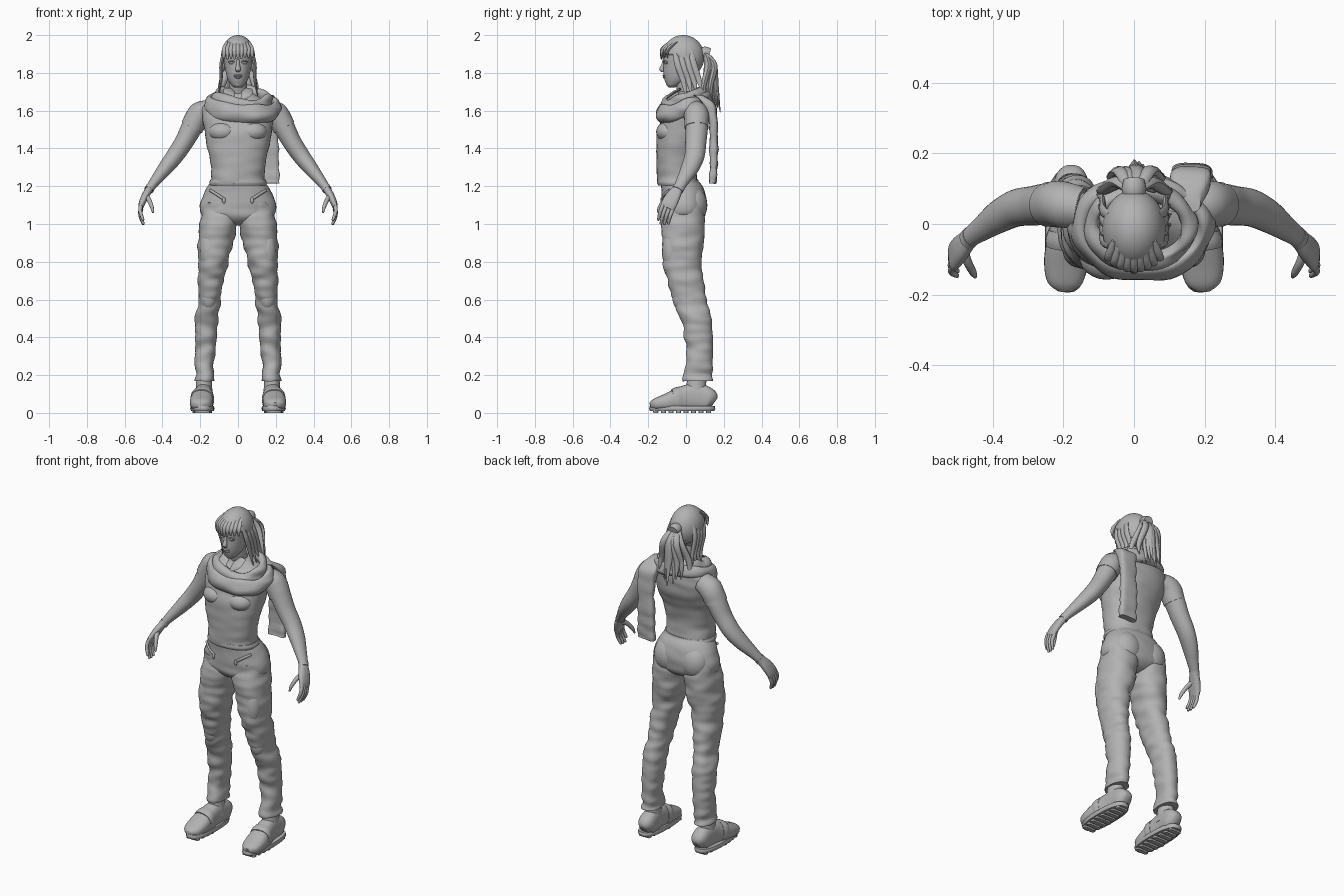
import bpy, bmesh, math, random
from mathutils import Vector, noise

random.seed(4)
scene = bpy.context.scene
if "Cube" in bpy.data.objects:
    bpy.data.objects.remove(bpy.data.objects["Cube"])

clay = bpy.data.materials.new("clay grey")
clay.use_nodes = True
colour = (.45, .45, .45, 1)
clay.diffuse_color = colour
clay.node_tree.nodes["Principled BSDF"].inputs["Base Color"].default_value = colour


def finish(name, bm, mirror=1, folds=0):
    """Turn a bmesh into a smooth object, optionally mirrored and creased like cloth."""
    bmesh.ops.recalc_face_normals(bm, faces=bm.faces)
    bm.normal_update()
    if folds:
        for v in bm.verts:
            p = Vector((v.co.x * 9, v.co.y * 9, v.co.z * 22))
            v.co += v.normal * folds * noise.noise(p)
    for v in bm.verts:
        v.co.x *= mirror
    if mirror < 0:
        bmesh.ops.reverse_faces(bm, faces=bm.faces)
    mesh = bpy.data.meshes.new(name)
    bm.to_mesh(mesh)
    bm.free()
    mesh.materials.append(clay)
    obj = bpy.data.objects.new(name, mesh)
    scene.collection.objects.link(obj)
    bpy.ops.object.select_all(action='DESELECT')
    obj.select_set(True)
    bpy.context.view_layer.objects.active = obj
    bpy.ops.object.shade_smooth_by_angle(angle=math.radians(50))
    return obj


def loft(name, rings, side=None, mirror=1, power=2, sides=28, steps=5, closed=False, folds=0):
    """Skin a smooth tube over rings (x, y, z, radius, radius); level rings unless side is given."""
    count, path = len(rings), []
    spans = count if closed else count - 1
    pick = lambda i: rings[i % count] if closed else rings[max(0, min(count - 1, i))]
    for i in range(spans):
        for k in range(steps):
            t = k / steps
            quad = zip(pick(i - 1), pick(i), pick(i + 1), pick(i + 2))
            path.append([b + t * (c - a + t * (2*a - 5*b + 4*c - d + t * (3*b - a - 3*c + d))) / 2
                         for a, b, c, d in quad] if k else list(pick(i)))
    if not closed:
        path.append(list(rings[-1]))
    bm, loops, last = bmesh.new(), [], len(path)
    for i, (x, y, z, ru, rv) in enumerate(path):
        u, w = Vector((1, 0, 0)), Vector((0, 1, 0))
        if side:
            before = path[i - 1] if i or closed else path[0]
            after = path[(i + 1) % last] if closed else path[min(i + 1, last - 1)]
            along = (Vector(after[:3]) - Vector(before[:3])).normalized()
            u = Vector(side)
            u = (u - along * u.dot(along)).normalized()
            w = along.cross(u)
        ring = []
        for k in range(sides):
            a = math.tau * k / sides
            c, s = math.cos(a), math.sin(a)
            c = math.copysign(abs(c) ** (2 / power), c)
            s = math.copysign(abs(s) ** (2 / power), s)
            ring.append(bm.verts.new(Vector((x, y, z)) + u * c * ru + w * s * rv))
        loops.append(ring)
    for i in range(last if closed else last - 1):
        a, b = loops[i], loops[(i + 1) % last]
        for k in range(sides):
            j = (k + 1) % sides
            bm.faces.new((a[k], a[j], b[j], b[k]))
    if not closed:
        bm.faces.new(loops[0])
        bm.faces.new(loops[-1])
    return finish(name, bm, mirror, folds)


def blob(name, loc, radii, mirror=1):
    bm = bmesh.new()
    bmesh.ops.create_uvsphere(bm, u_segments=24, v_segments=16, radius=1)
    for v in bm.verts:
        v.co = Vector(a * b + c for a, b, c in zip(v.co, radii, loc))
    return finish(name, bm, mirror)


def strand(name, points, width, thick, mirror=1, side=(1, 0, 0)):
    """Tapered lock of hair through the points."""
    taper = [.6, 1, .8, .1] if len(points) == 4 else [.7, 1, .25]
    loft(name, [(*p, width * t, thick * t) for p, t in zip(points, taper)],
         side=side, mirror=mirror, sides=8, steps=4)


# Torso, neck and shirt hem
loft("torso", [(0, -.043, 1.215, .146, .107), (0, -.048, 1.26, .141, .107), (0, -.05, 1.33, .146, .107),
               (0, -.04, 1.42, .167, .117), (0, -.02, 1.5, .178, .13), (0, 0, 1.58, .192, .122),
               (0, .02, 1.635, .18, .1), (0, .025, 1.67, .12, .075), (0, .02, 1.7, .06, .055)],
     power=2.3, sides=40, folds=.006)
loft("shirt_hem", [(0, -.04, 1.205, .149, .108), (0, -.042, 1.218, .152, .111), (0, -.044, 1.235, .146, .108)],
     power=2.3, sides=40)
loft("neck", [(0, .03, 1.6, .06, .06), (0, .012, 1.68, .05, .052), (0, -.005, 1.74, .047, .05),
              (0, -.01, 1.8, .045, .05)])

# Trousers
loft("trouser_hips", [(0, -.035, 1.235, .135, .095), (0, -.022, 1.2, .161, .11), (0, -.012, 1.15, .184, .118),
                      (0, -.01, 1.09, .202, .118), (0, -.012, 1.04, .185, .112), (0, -.012, 1.005, .1, .08),
                      (0, -.012, .99, .03, .04)], power=2.2, sides=40, folds=.004)

# Head and face
loft("head", [(0, -.075, 1.722, .014, .014), (0, -.067, 1.735, .034, .035), (0, -.048, 1.765, .053, .066),
              (0, -.035, 1.8, .064, .085), (0, -.027, 1.84, .072, .093), (0, -.022, 1.88, .077, .1),
              (0, -.018, 1.92, .077, .1), (0, -.015, 1.96, .06, .078), (0, -.015, 1.985, .02, .03)], sides=36)
loft("nose", [(0, -.115, 1.87, .009, .008), (0, -.12, 1.845, .009, .01), (0, -.128, 1.82, .014, .014),
              (0, -.122, 1.806, .011, .009)], sides=16)
blob("upper_lip", (0, -.114, 1.786, ), (.024, .011, .006))
blob("lower_lip", (0, -.111, 1.777), (.02, .012, .007))
blob("chin", (0, -.085, 1.742), (.024, .02, .018))

# Hair cap, open over the face
bm = bmesh.new()
bmesh.ops.create_uvsphere(bm, u_segments=48, v_segments=32, radius=1)
for v in bm.verts:
    v.co = Vector((v.co.x * .09, v.co.y * .112 - .015, v.co.z * .115 + 1.885))
open_verts = [v for v in bm.verts if v.co.z < 1.89 - max(0, v.co.y + .05) * .9]
bmesh.ops.delete(bm, geom=open_verts, context='VERTS')
cap = finish("hair_cap", bm)
shell = cap.modifiers.new("thickness", 'SOLIDIFY')
shell.thickness = .012
shell.offset = -1

# Fringe
for i in range(9):
    x = (i - 4) * .017
    y = -.135 + abs(x) ** 2 * 7
    strand("fringe_lock", [(x * .8, y + .055, 1.965), (x * 1.05, y + .008, 1.925),
                           (x * 1.1, y + .004, 1.877 + random.uniform(-.008, .006))], .014, .009)

# Ponytail: tie and spreading locks
loft("hair_tie", [(0, .075, 1.9, .03, .03), (0, .1, 1.905, .034, .034), (0, .125, 1.9, .03, .03)], side=(1, 0, 0))
for i in range(17):
    f = (i - 8) / 8
    deep = random.uniform(-.025, .015)
    x = f * .1 + random.uniform(-.01, .01)
    low = 1.575 + abs(f) * .07 + random.uniform(0, .05)
    strand("ponytail_lock", [(f * .02, .1, 1.905), (f * .05, .135 + deep, 1.84),
                             (x * .9, .15 + deep - abs(f) * .04, 1.73),
                             (x, .172 + deep - abs(f) * .05, low)], .021, .017)

for m, label in ((1, "left"), (-1, "right")):
    # Eyes, ears and side locks
    blob(label + "_eye", (.031, -.103, 1.853), (.017, .013, .008), m)
    loft(label + "_eyelid", [(.013, -.115, 1.856, .003, .004), (.031, -.115, 1.863, .004, .005),
                             (.05, -.1, 1.857, .003, .004)], side=(0, 0, 1), mirror=m, sides=10)
    blob(label + "_ear", (.077, -.012, 1.838), (.01, .02, .03), m)
    for k in range(4):
        y = k * .028
        strand(label + "_side_lock", [(.07, y - .06, 1.93), (.088, y - .045, 1.85),
                                      (.09, y - .015, 1.76), (.105, y, 1.67 + k * .012)],
               .018, .01, m, side=(0, 1, 0))

    # Chest and collar
    blob(label + "_chest", (.078, -.09, 1.488), (.078, .068, .055), m)
    strand(label + "_collar", [(.055, -.03, 1.715), (.045, -.075, 1.69), (.02, -.105, 1.66)], .03, .008, m)

    # Arm, sleeve edge and wrist band
    arm = [(.15, .045, 1.6, .055, .055), (.203, .055, 1.58, .062, .06), (.245, .056, 1.51, .06, .056),
           (.285, .052, 1.435, .056, .05), (.335, .045, 1.36, .053, .046), (.385, .02, 1.295, .047, .039),
           (.43, -.012, 1.238, .036, .03), (.463, -.036, 1.195, .029, .023), (.472, -.045, 1.18, .028, .02)]
    forward = (0, 1, 0)
    loft(label + "_arm", arm, side=forward, mirror=m)
    loft(label + "_sleeve", [(x, y, z, a + .004, b + .004) for x, y, z, a, b in arm[:3]],
         side=forward, mirror=m, folds=.004)
    loft(label + "_wrist_band", [(x, y, z, .031, .025) for x, y, z, a, b in arm[-2:]], side=forward, mirror=m)

    # Hand with fingers and thumb
    loft(label + "_palm", [(.466, -.04, 1.19, .026, .019), (.49, -.066, 1.15, .037, .02),
                           (.508, -.088, 1.11, .041, .017), (.515, -.1, 1.085, .038, .012)],
         side=forward, mirror=m, power=2.5)
    for k in range(4):
        across = Vector((0, -.85, .45)) * (.03 - k * .02)
        base = Vector((.512, -.094, 1.095)) + across
        reach = .105 - abs(k - 1.2) * .012
        mid = base + Vector((.12, -.35, -.9)) * reach * .5
        tip = mid + Vector((-.3, -.22, -.9)) * reach * .55
        loft(label + "_finger", [(*base, .011, .011), (*mid, .01, .01), (*tip, .007, .007),
                                 (*(tip + (tip - mid) * .06), .002, .002)], side=forward, mirror=m, sides=12)
    loft(label + "_thumb", [(.485, -.075, 1.15, .017, .014), (.47, -.112, 1.125, .013, .012),
                            (.456, -.138, 1.09, .011, .01), (.45, -.15, 1.06, .005, .005)],
         side=forward, mirror=m, sides=14)

    # Trouser leg with cargo pocket, seat and zip
    loft(label + "_trouser_leg", [(.1, -.01, 1.11, .085, .1), (.102, -.015, 1, .1, .115), (.118, -.015, .9, .092, .108),
                                  (.132, -.018, .8, .08, .103), (.142, -.004, .7, .07, .095),
                                  (.152, .018, .6, .06, .088), (.165, .05, .5, .06, .083),
                                  (.168, .068, .4, .057, .072), (.173, .07, .3, .052, .071),
                                  (.176, .067, .21, .05, .075), (.176, .065, .17, .052, .079)],
         mirror=m, power=2.2, sides=36, steps=8, folds=.013)
    blob(label + "_seat", (.085, .035, 1.1), (.09, .078, .1), m)
    blob(label + "_thigh_pocket", (.152, -.075, .86), (.05, .05, .11), m)
    blob(label + "_knee", (.155, -.022, .61), (.045, .05, .07), m)
    loft(label + "_pocket_zip", [(.07, -.125, 1.13, .009, .006), (.11, -.117, 1.155, .008, .006),
                                 (.15, -.088, 1.18, .008, .006)], side=(0, 0, 1), mirror=m, sides=10)
    blob(label + "_zip_pull", (.075, -.13, 1.125), (.009, .006, .016), m)

    # Ankle, shoe, sole and tread
    loft(label + "_ankle", [(.177, .06, .22, .042, .05), (.18, .055, .15, .042, .052), (.18, .05, .08, .05, .06)],
         mirror=m)
    loft(label + "_shoe", [(.197, -.19, .04, .02, .015), (.196, -.165, .045, .05, .03), (.194, -.11, .055, .061, .044),
                           (.19, -.05, .068, .058, .058), (.184, .01, .08, .05, .07), (.18, .07, .082, .048, .072),
                           (.178, .125, .07, .047, .058), (.178, .15, .055, .025, .03)],
         side=(1, 0, 0), mirror=m, power=2.5)
    loft(label + "_shoe_strap", [(.191, -.065, .068, .06, .057), (.189, -.045, .072, .062, .064),
                                 (.187, -.02, .075, .056, .066)], side=(1, 0, 0), mirror=m, power=2.5)
    loft(label + "_sole", [(.188, -.02, .01, .06, .17), (.189, -.02, .022, .064, .175), (.189, -.02, .036, .061, .172)],
         mirror=m, power=2.6, steps=3)
    for k in range(8):
        y = -.16 + k * .04
        w = .052 - abs(k - 3) * .004
        loft(label + "_tread", [(.189, y, 0, w, .013), (.189, y, .015, w, .014)], mirror=m, power=6, steps=1)

# Scarf: two loops round the neck and a tail down the back
for name, rx, ry, lift, high, wide in (("scarf_outer", .175, .122, 1.622, .046, .028),
                                       ("scarf_inner", .135, .1, 1.655, .043, .028)):
    ring = []
    for k in range(12):
        a = math.tau * k / 12
        ring.append((.022 + rx * math.cos(a), -.008 + ry * math.sin(a),
                     lift + .042 * math.sin(a) - .008 * math.cos(a), high * (1 - .15 * math.sin(a)), wide))
    loft(name, ring, side=(0, 0, 1), closed=True, sides=20, folds=.016)
loft("scarf_tail", [(.14, .06, 1.685, .05, .03), (.16, .115, 1.64, .056, .035), (.165, .143, 1.55, .052, .022),
                    (.163, .147, 1.42, .05, .02), (.164, .145, 1.3, .053, .021), (.166, .14, 1.215, .054, .022)],
     power=3.5, sides=32, folds=.01)
